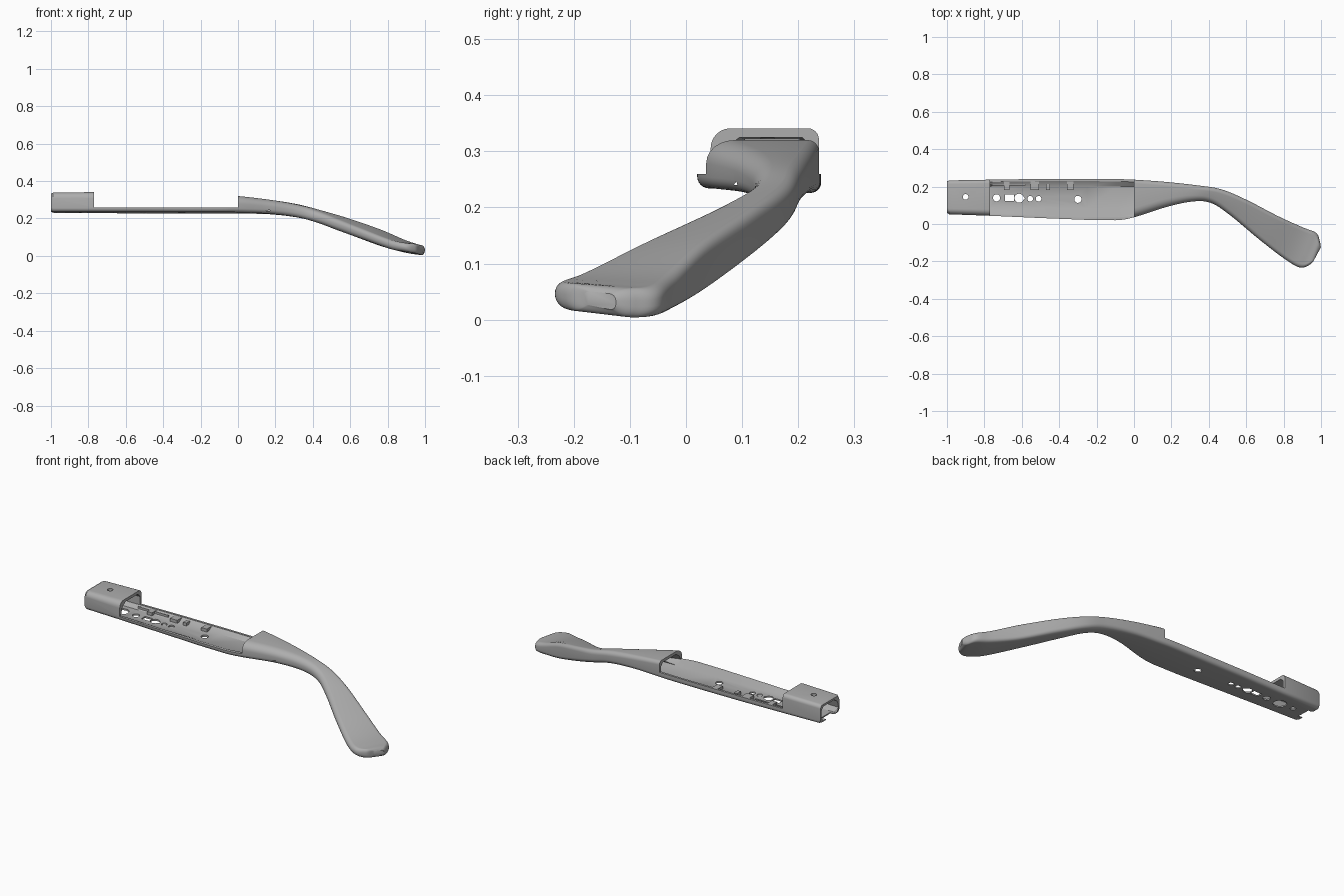
import bpy, bmesh, math
from mathutils import Vector

if "Cube" in bpy.data.objects:
    bpy.data.objects.remove(bpy.data.objects["Cube"])

grey = bpy.data.materials.new("mid grey")
grey.use_nodes = True
colour = (0.42, 0.42, 0.42, 1)
grey.diffuse_color = colour
grey.node_tree.nodes["Principled BSDF"].inputs["Base Color"].default_value = colour


def make_object(name, bm):
    bmesh.ops.recalc_face_normals(bm, faces=bm.faces)
    mesh = bpy.data.meshes.new(name)
    bm.to_mesh(mesh)
    bm.free()
    mesh.materials.append(grey)
    obj = bpy.data.objects.new(name, mesh)
    bpy.context.collection.objects.link(obj)
    return obj


def loft(name, rings):
    bm = bmesh.new()
    loops = [[bm.verts.new(p) for p in ring] for ring in rings]
    n = len(loops[0])
    for a, b in zip(loops, loops[1:]):
        for i in range(n):
            j = (i + 1) % n
            bm.faces.new((a[i], a[j], b[j], b[i]))
    bm.faces.new(loops[0])
    bm.faces.new(loops[-1])
    return make_object(name, bm)


def box(name, x0, x1, y0, y1, z0, z1):
    return loft(name, [[(x, y0, z0), (x, y1, z0), (x, y1, z1), (x, y0, z1)] for x in (x0, x1)])


def post(name, x, y, rx, ry, z0, z1, sides=32):
    """Vertical elliptical prism."""
    angles = [math.tau * i / sides for i in range(sides)]
    return loft(name, [[(x + rx * math.cos(a), y + ry * math.sin(a), z) for a in angles]
                       for z in (z0, z1)])


def cut(target, cutter):
    cutter.hide_render = True
    mod = target.modifiers.new("cut", 'BOOLEAN')
    mod.operation = 'DIFFERENCE'
    mod.solver = 'EXACT'
    mod.object = cutter
    bpy.context.view_layer.objects.active = target
    bpy.ops.object.modifier_apply(modifier=mod.name)
    bpy.data.objects.remove(cutter)


def section(s, segments=6):
    """Upright rounded section between a front edge point and an outer edge point."""
    ax, ay, bx, by, zba, zbb, zta, ztb, r, rf = s
    a, b = Vector((ax, ay)), Vector((bx, by))
    w = (b - a).length
    h = min(zta - zba, ztb - zbb)
    ring = []
    # corners: front bottom, outer bottom, outer top, front top
    for k, (right, top, rad) in enumerate(((0, 0, r), (1, 0, r), (1, 1, r), (0, 1, rf))):
        ru, rv = min(rad, w * 0.45), min(rad, h * 0.48)
        for i in range(segments + 1):
            t = math.pi + math.pi / 2 * (k + i / segments)
            u = (w - ru if right else ru) + ru * math.cos(t)
            f = u / w
            lift = (-rv if top else rv) + rv * math.sin(t)
            base = zta + (ztb - zta) * f if top else zba + (zbb - zba) * f
            p = a.lerp(b, f)
            ring.append((p.x, p.y, base + lift))
    return ring


def catmull(p0, p1, p2, p3, t):
    return [0.5 * (2 * b + (c - a) * t + (2 * a - 5 * b + 4 * c - d) * t * t
                   + (3 * b - a - 3 * c + d) * t ** 3) for a, b, c, d in zip(p0, p1, p2, p3)]


# front x,y; outer x,y; bottom z front/outer; top z front/outer; radius; front top radius
straight = [
    (-1, .06, -1, .228, .24, .235, .332, .332, .018, .03),
    (-.988, .052, -.988, .233, .236, .23, .338, .338, .02, .03),
    (-.77, .044, -.77, .237, .236, .228, .341, .341, .02, .035),
    (-.5, .032, -.5, .241, .236, .226, .338, .338, .02, .04),
    (-.25, .022, -.25, .241, .235, .225, .33, .33, .02, .045),
    (-.1, .02, -.1, .24, .235, .225, .325, .325, .02, .05)]
curved = [
    (0, .036, 0, .237, .234, .225, .32, .32, .02, .05),
    (.17, .09, .17, .225, .226, .222, .3, .3, .022, .045),
    (.31, .12, .335, .207, .208, .202, .274, .274, .025, .035),
    (.41, .113, .465, .186, .182, .165, .24, .242, .025, .028),
    (.51, .05, .6, .13, .145, .115, .2, .203, .024, .024),
    (.67, -.083, .77, .042, .088, .05, .138, .143, .022, .022),
    (.81, -.19, .9, -.017, .038, .016, .086, .086, .022, .022),
    (.89, -.233, .973, -.047, .025, .004, .07, .06, .022, .022),
    (.945, -.214, .993, -.09, .018, .003, .065, .054, .02, .02),
    (.968, -.183, .999, -.125, .028, .016, .052, .045, .012, .012)]
stations = straight + curved
rings = []
for i in range(len(stations) - 1):
    p1, p2 = stations[i], stations[i + 1]
    p0 = stations[max(i - 1, 0)]
    p3 = stations[min(i + 2, len(stations) - 1)]
    steps = 1 if i < len(straight) - 1 else 8
    rings += [section(catmull(p0, p1, p2, p3, k / steps)) for k in range(steps)]
rings.append(section(stations[-1]))
arm = loft("temple_arm", rings)

# hollow channel, open at the hinge end and closed inside the curved part
wall, floor = 0.012, 0.24
hollow = []
for s in [(-1.05,) + straight[0][1:]] + straight[1:] + curved[:2]:
    x, y0, y1, top = s[0], s[1] + wall, s[3] - wall, s[6] - 0.016
    hollow.append([(x, min(.085, y0 + .05), floor), (x, .2, floor), (x, y1, .258),
                   (x, y1, top - .02), (x, y1 - .018, top), (x, y0 + .04, top),
                   (x, y0 + .012, top - .02), (x, y0, .262)])
cut(arm, loft("channel_cutter", hollow))

# open top of the tray between the hinge sleeve and the curved part
cut(arm, box("tray_cutter", -.77, 0, -.1, .4, .26, .5))

# floor openings, and the screw hole that also passes through the sleeve roof
for x, y, r in ((-.82, .14, .034), (-.735, .14, .019), (-.615, .138, .024),
                (-.555, .135, .015), (-.51, .135, .015), (-.3, .132, .019)):
    cut(arm, post("hole_cutter", x, y, r, r, .2, .27))
cut(arm, post("pointed_hole_cutter", -.6, .138, .017, .02, .2, .27, 4))
cut(arm, box("slot_cutter", -.69, -.642, .123, .157, .2, .27))
cut(arm, post("screw_hole_cutter", -.9, .145, .015, .015, .2, .4))
cut(arm, box("hinge_notch_cutter", -1.1, -.97, .1, .18, .2, .25))

# clips and rail along the outer wall of the tray
for i, (x, w, y1) in enumerate(((-.68, .03, .232), (-.53, .045, .232),
                                (-.46, .02, .215), (-.34, .035, .232))):
    box(f"clip_{i + 1}", x - w / 2, x + w / 2, .182, y1, .236, .257)
box("tray_rail", -.768, -.58, .206, .212, .236, .256)

bpy.ops.object.select_all(action='DESELECT')
arm.select_set(True)
bpy.context.view_layer.objects.active = arm
bpy.ops.object.shade_smooth_by_angle(angle=math.radians(32))
